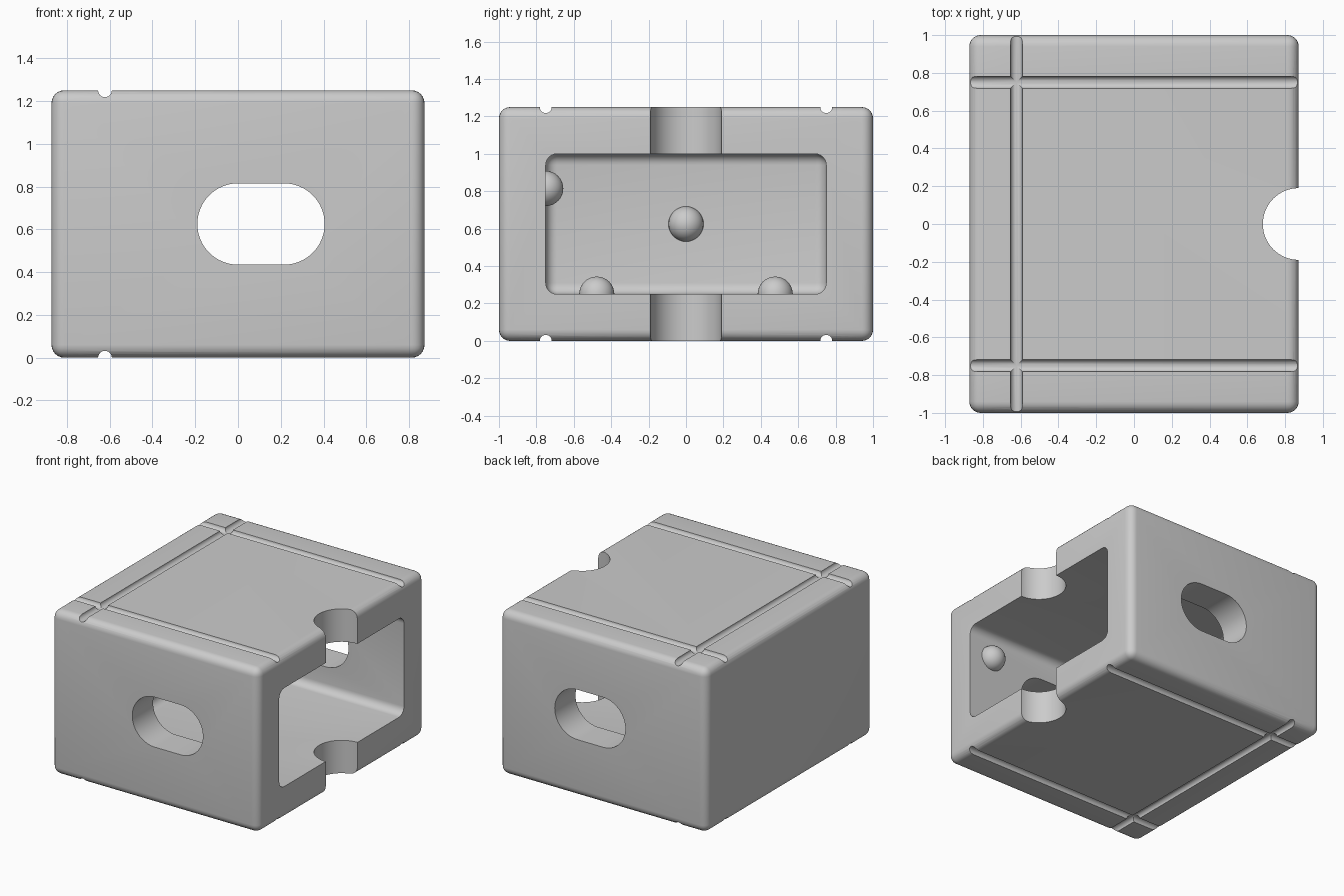
import bpy
import bmesh
from math import pi, radians

if "Cube" in bpy.data.objects:
    bpy.data.objects.remove(bpy.data.objects["Cube"])

HX, HY, H = 0.872, 1.0, 1.25   # half width, half depth, height
WALL, ROUND = 0.25, 0.06
MID = H / 2

grey = bpy.data.materials.new("plain grey")
grey.use_nodes = True
grey.diffuse_color = (0.6, 0.6, 0.6, 1)
grey.node_tree.nodes["Principled BSDF"].inputs["Base Color"].default_value = (0.6, 0.6, 0.6, 1)


def box(name, low, high, bevel=0):
    """Box between two corners, optionally with rounded edges."""
    bpy.ops.mesh.primitive_cube_add(size=1)
    ob = bpy.context.object
    ob.name = name
    for v in ob.data.vertices:
        v.co = [a if c < 0 else b for c, a, b in zip(v.co, low, high)]
    if bevel:
        bm = bmesh.new()
        bm.from_mesh(ob.data)
        bmesh.ops.bevel(bm, geom=bm.edges[:], offset=bevel, segments=6,
                        profile=0.5, affect='EDGES')
        bm.to_mesh(ob.data)
        bm.free()
    ob.data.materials.append(grey)
    return ob


def rod(name, centre, radius, length, rotation=(0, 0, 0), sides=64):
    bpy.ops.mesh.primitive_cylinder_add(vertices=sides, radius=radius, depth=length,
                                        location=centre, rotation=rotation)
    ob = bpy.context.object
    ob.name = name
    ob.data.materials.append(grey)
    return ob


def cut(target, cutter):
    """Subtract a cutter and throw it away."""
    cutter.hide_render = True
    mod = target.modifiers.new("cut", 'BOOLEAN')
    mod.operation = 'DIFFERENCE'
    mod.solver = 'EXACT'
    mod.object = cutter
    bpy.context.view_layer.objects.active = target
    bpy.ops.object.modifier_apply(modifier=mod.name)
    bpy.data.objects.remove(cutter)


def smooth(ob):
    bpy.ops.object.select_all(action='DESELECT')
    ob.select_set(True)
    bpy.context.view_layer.objects.active = ob
    bpy.ops.object.shade_smooth_by_angle(angle=radians(30))


# Outer block with rounded edges
body = box("housing", (-HX, -HY, 0), (HX, HY, H), ROUND)

# Rounded chamber, open on one side
cut(body, box("chamber_cutter", (-HX + WALL, -HY + WALL, WALL),
              (HX + 0.3, HY - WALL, H - WALL), ROUND))

# Long slot through front and back walls: two round ends and a middle
SLOT_R, SLOT_A, SLOT_B = 0.19, 0.0, 0.215
for x in (SLOT_A, SLOT_B):
    cut(body, rod("slot_end_cutter", (x, 0, MID), SLOT_R, 3, (pi / 2, 0, 0)))
cut(body, box("slot_middle_cutter", (SLOT_A, -1.5, MID - SLOT_R),
              (SLOT_B, 1.5, MID + SLOT_R)))

# Half-round finger notch in the open edge
cut(body, rod("notch_cutter", (HX, 0, MID), 0.19, 3))

# Crossing round grooves on top and bottom
for z in (0, H):
    cut(body, rod("long_groove_cutter", (-HX + WALL, 0, z), 0.032, 3, (pi / 2, 0, 0), 24))
    for y in (-HY + WALL, HY - WALL):
        cut(body, rod("cross_groove_cutter", (0, y, z), 0.032, 3, (0, pi / 2, 0), 24))
smooth(body)

# Half-sunk balls on the chamber walls and floor
balls = {
    "back_wall_ball": (-HX + WALL, 0, MID),
    "side_wall_ball": (0.67, -HY + WALL, 0.815),
    "floor_ball_front": (-0.45, -0.477, WALL),
    "floor_ball_back": (-0.45, 0.477, WALL),
}
for name, place in balls.items():
    bpy.ops.mesh.primitive_uv_sphere_add(segments=32, ring_count=16, radius=0.094, location=place)
    ball = bpy.context.object
    ball.name = name
    ball.data.materials.append(grey)
    smooth(ball)
